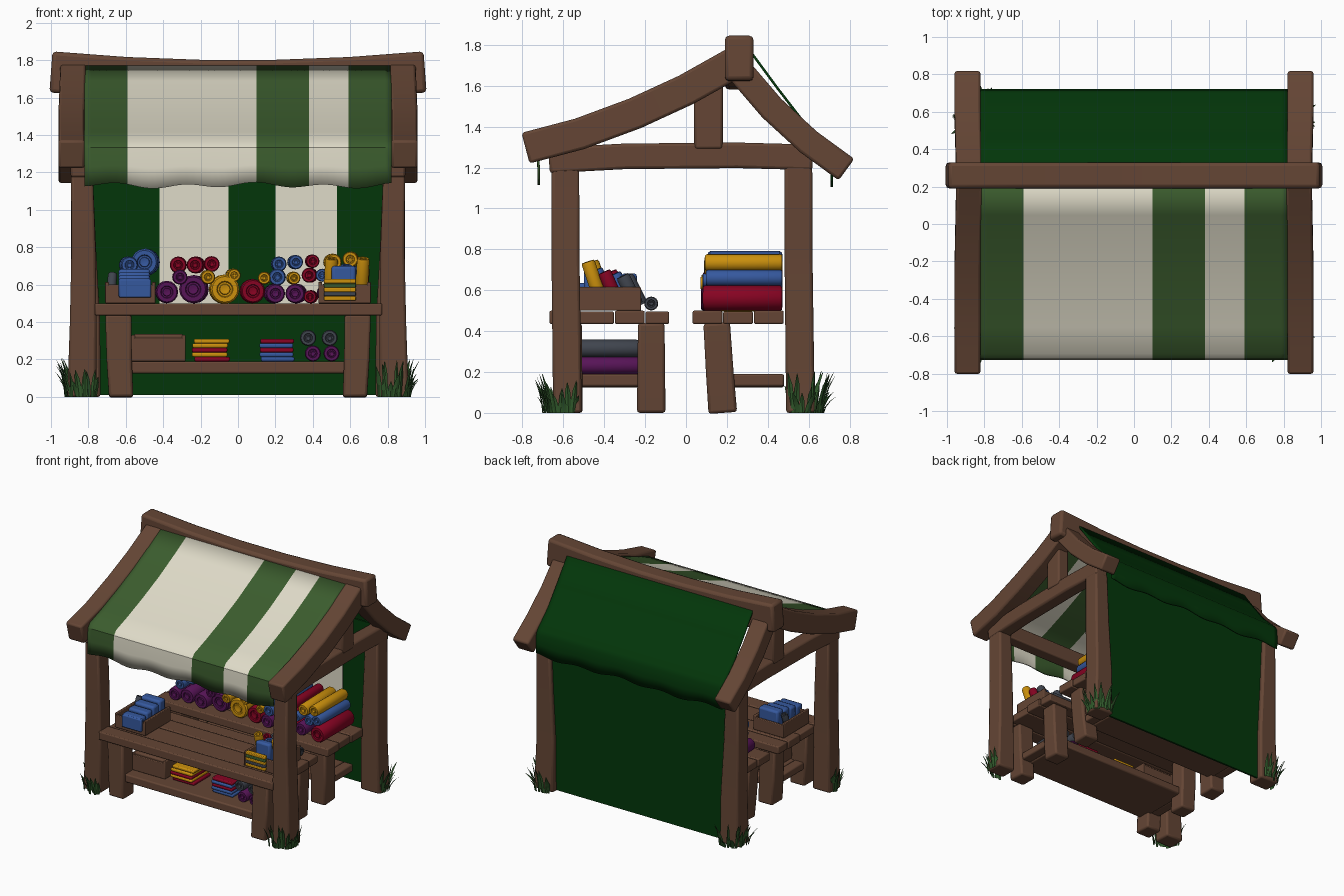
import bpy, bmesh, math, random
from mathutils import Vector as V

if "Cube" in bpy.data.objects:
    bpy.data.objects.remove(bpy.data.objects["Cube"])

random.seed(4)
COLORS = {
    "wood": (.128, .060, .035), "cream": (.74, .71, .58), "green": (.044, .108, .027),
    "dark green": (.001, .037, .003), "blue": (.036, .098, .34), "red": (.24, .001, .016),
    "purple": (.095, .007, .095), "yellow": (.60, .28, .004), "grey": (.05, .058, .075),
    "grass": (.030, .10, .024)}
MATS = {}
for k, c in COLORS.items():
    MATS[k] = bpy.data.materials.new(k)
    MATS[k].diffuse_color = (*c, 1)


def finish(name, bm, mats, bevel=0, solid=0):
    bmesh.ops.remove_doubles(bm, verts=bm.verts, dist=1e-5)
    bmesh.ops.recalc_face_normals(bm, faces=bm.faces)
    me = bpy.data.meshes.new(name)
    bm.to_mesh(me)
    bm.free()
    for m in mats:
        me.materials.append(MATS[m])
    ob = bpy.data.objects.new(name, me)
    bpy.context.collection.objects.link(ob)
    if solid:
        m = ob.modifiers.new("thickness", "SOLIDIFY")
        m.thickness, m.offset = solid, 0
    if bevel:
        m = ob.modifiers.new("bevel", "BEVEL")
        m.width, m.segments, m.limit_method, m.angle_limit = bevel, 2, "ANGLE", .7
    return ob


def beam(name, pts, w, h, side=(1, 0, 0), mat="wood", bevel=.014):
    """Rectangular bar swept along pts; w lies along side, h across it (one value or (start, end))."""
    pts, s, bm, rings = [V(p) for p in pts], V(side), bmesh.new(), []
    n = len(pts) - 1
    size = lambda v, f: v[0] + (v[1] - v[0]) * f if isinstance(v, tuple) else v
    for i, p in enumerate(pts):
        t = (pts[min(i + 1, n)] - pts[max(i - 1, 0)]).normalized()
        a, b = s * size(w, i / n) / 2, t.cross(s).normalized() * size(h, i / n) / 2
        rings.append([bm.verts.new(p + a * u + b * v) for u, v in ((-1, -1), (1, -1), (1, 1), (-1, 1))])
    for r, q in zip(rings, rings[1:]):
        for k in range(4):
            bm.faces.new((r[k], r[(k + 1) % 4], q[(k + 1) % 4], q[k]))
    bm.faces.new(rings[0])
    bm.faces.new(rings[-1])
    return finish(name, bm, [mat], bevel)


def box(name, x, y, z, mat="wood", bevel=.01):
    ym, zm = sum(y) / 2, sum(z) / 2
    return beam(name, [(x[0], ym, zm), (x[1], ym, zm)], y[1] - y[0], z[1] - z[0], (0, 1, 0), mat, bevel)


def roll(name, p0, p1, r, mat, n=16):
    """Cloth roll: lathe with a grooved winding on both ends."""
    p0, p1 = V(p0), V(p1)
    d = (p1 - p0).normalized()
    L, q = (p1 - p0).length, d.to_track_quat('Z', 'Y')
    end = [(.008, 0), (.0, .22), (.0, .34), (.008, .38), (.008, .5), (0, .56), (0, .88), (.012, 1)]
    prof = end + [(L - a, b) for a, b in reversed(end)]
    bm, rings = bmesh.new(), []
    for a, f in prof:
        rings.append([bm.verts.new(p0 + q @ V((r * f * math.cos(2 * math.pi * k / n),
                                               r * f * math.sin(2 * math.pi * k / n), a))) for k in range(n)])
    for u, v in zip(rings, rings[1:]):
        for k in range(n):
            bm.faces.new((u[k], u[(k + 1) % n], v[(k + 1) % n], v[k]))
    return finish(name, bm, [mat])


def cloth(name, prof, stripes, mats, drop):
    """Hanging sheet through (y, z) profile; stripes are (x_end, material index) bands; hem is wavy."""
    xs = sorted({round(-.82 + 1.64 * i / 48, 3) for i in range(49)} | {s[0] for s in stripes})
    bm = bmesh.new()
    rows = []
    for j, (y, z) in enumerate(prof):
        f = max(0, j - (len(prof) - 3)) / 2
        rows.append([bm.verts.new((x, y, z + f * drop * (math.sin(x * 17) + .6 * math.sin(x * 7 + 1)))) for x in xs])
    for a, b in zip(rows, rows[1:]):
        for i in range(len(xs) - 1):
            fc = bm.faces.new((a[i], a[i + 1], b[i + 1], b[i]))
            xm = (xs[i] + xs[i + 1]) / 2
            fc.material_index = next(m for e, m in stripes if xm < e)
    return finish(name, bm, mats, 0, .012)


def crate(name, x, y, z):
    t = .02
    box(name + "_bottom", x, y, (z[0], z[0] + t))
    for i, xx in enumerate(((x[0], x[0] + t), (x[1] - t, x[1]))):
        box(f"{name}_end_{i}", xx, y, z, bevel=.005)
    for i, yy in enumerate(((y[0], y[0] + t), (y[1] - t, y[1]))):
        box(f"{name}_side_{i}", x, yy, (z[0], z[1] - .015), bevel=.005)


# Frame: posts, tie beams, king posts and curved rafters on both sides
for s, tag in ((-1, "left"), (1, "right")):
    for y, nm, dx in ((-.59, "front", 0), (.55, "back", .015)):
        beam(f"{tag}_{nm}_post", [(s * (.835 - dx), y + .01, 0), (s * (.828 - dx), y + .005, .4), (s * .826, y, .8), (s * .835, y, 1.22)],
             (.155 + dx, .115), (.14, .135))
    beam(f"{tag}_tie_beam", [(s * .84, -.67, 1.235), (s * .84, -.3, 1.255), (s * .84, .25, 1.26), (s * .84, .62, 1.25)], .11, .125)
    beam(f"{tag}_king_post", [(s * .85, .11, 1.29), (s * .85, .11, 1.64)], .10, .14)
    beam(f"{tag}_front_rafter", [(s * .89, -.785, 1.295), (s * .89, -.52, 1.365), (s * .89, -.25, 1.465),
                                 (s * .885, .0, 1.58), (s * .88, .25, 1.72)], .14, .155)
    beam(f"{tag}_back_rafter", [(s * .89, .785, 1.19), (s * .89, .60, 1.325), (s * .885, .42, 1.49), (s * .88, .24, 1.70)], .14, .13)
beam("ridge_beam", [(x, .26, 1.69 + .047 * x * x) for x in (-1, -.6, -.2, .2, .6, 1)], .14, .22, (0, 1, 0), bevel=.02)
box("front_cross_beam", (-.82, .82), (-.65, -.55), (1.19, 1.31))

# Striped awning, dark back roof and back curtain
cloth("striped_awning", [(.2, 1.77), (.05, 1.685), (-.15, 1.58), (-.35, 1.49), (-.55, 1.41), (-.69, 1.36),
                         (-.715, 1.33), (-.722, 1.23), (-.72, 1.13)],
      [(-.59, 0), (.10, 1), (.38, 0), (.59, 1), (.82, 0)], ["green", "cream"], .011)
cloth("back_roof", [(.31, 1.775), (.45, 1.585), (.57, 1.43), (.695, 1.31), (.71, 1.28), (.715, 1.2), (.712, 1.12)],
      [(.82, 0)], ["dark green"], .010)
box("back_curtain", (-.78, .78), (.57, .585), (.01, 1.3), "dark green", 0)
for i, x in enumerate(((-.42, -.05), (.20, .53))):
    box(f"curtain_stripe_{i}", x, (.563, .569), (.50, 1.29), "cream", 0)

# Two plank tables with legs and lower shelves
planks = {"front": (-.67, -.545, -.35, -.20, -.08), "back": (.03, .18, .33, .48)}
for nm, ys in planks.items():
    for i, (a, b) in enumerate(zip(ys, ys[1:])):
        box(f"{nm}_table_plank_{i}", (-.765 + .006 * (i % 2), .77 - .008 * (i % 2)), (a + .002, b - .002), (.435, .50 - .004 * (i % 2)), bevel=.008)
for s, tag in ((-1, "left"), (1, "right")):
    for nm, y, lean in (("front_table_front", -.575, 0), ("front_table_back", -.17, 0), ("back_table", .165, .015)):
        beam(f"{tag}_{nm}_leg", [(s * .625, y + lean, 0), (s * .635, y, .2), (s * .64, y - lean, .44)], (.13, .14), (.14, .13))
for nm, ya, yb in (("front", -.61, -.14), ("back", .19, .48)):
    box(f"{nm}_table_shelf", (-.60, .60), (ya, yb), (.125, .19))
    for s in (-1, 1):
        box(f"{nm}_table_rail_{s}", sorted((s * .60, s * .68)), (ya + .04, yb), (.13, .19))

# Cloth rolls lying on the back table: (x, z, radius, colour)
ROLLS = [(-.62, .55, .05, "purple"), (-.51, .56, .058, "purple"), (-.38, .56, .06, "purple"), (-.24, .575, .075, "purple"),
         (-.07, .575, .078, "yellow"), (.08, .565, .065, "red"), (.20, .552, .052, "purple"), (.305, .552, .052, "purple"),
         (.385, .535, .035, "red"), (.48, .555, .05, "purple"), (.64, .562, .062, "red"), (.62, .66, .04, "blue"), (.55, .64, .04, "blue"),
         (.60, .735, .042, "yellow"), (.51, .72, .045, "yellow"), (-.58, .705, .045, "blue"), (-.50, .72, .072, "blue"), (-.58, .635, .04, "blue"),
         (-.32, .705, .045, "red"), (-.23, .705, .045, "red"), (-.14, .71, .042, "red"), (-.31, .64, .04, "purple"), (-.16, .64, .038, "yellow"),
         (-.02, .65, .035, "yellow"), (.14, .635, .034, "yellow"), (.21, .64, .045, "blue"), (.22, .71, .04, "blue"),
         (.31, .72, .038, "blue"), (.30, .635, .034, "yellow"), (.40, .725, .036, "red"), (.38, .65, .04, "red"), (.45, .65, .035, "blue")]
for i, (x, z, r, c) in enumerate(ROLLS):
    y = .09 + random.uniform(-.02, .02)
    roll(f"table_roll_{i}", (x, y, z), (x + random.uniform(-.015, .015), .47, z), r, c)

# Left counter crate with folded blue cloth hanging over its front
crate("left_crate", (-.71, -.44), (-.54, -.22), (.50, .615))
box("left_cloth_front", (-.635, -.465), (-.56, -.53), (.53, .63), "blue", .008)
for i in range(4):
    box(f"left_cloth_{i}", (-.64, -.47), (-.555 + .08 * i, -.48 + .08 * i), (.53, .635 + .016 * i), "blue", .015)
roll("left_grey_roll", (-.68, -.32, .54), (-.67, -.28, .66), .025, "grey")

# Right counter crate with leaning rolls and a striped cloth
crate("right_crate", (.43, .71), (-.54, -.22), (.50, .615))
for i, c in enumerate(("yellow", "grey", "yellow", "green", "yellow")):
    box(f"right_cloth_{i}", (.46, .63), (-.565, -.53), (.515 + .023 * i, .538 + .023 * i), c, .005)
for i, (x, y, z, c) in enumerate(((.66, -.46, .74, "yellow"), (.49, -.44, .74, "yellow"), (.57, -.42, .70, "blue"), (.66, -.38, .69, "red"),
                                  (.50, -.35, .69, "red"), (.59, -.33, .68, "blue"), (.66, -.29, .67, "grey"), (.52, -.27, .67, "grey"))):
    roll(f"leaning_roll_{i}", (x, y + .05, .53), (x + .01, y - .02, z), .034, c)
box("right_blue_fold", (.50, .63), (-.50, -.44), (.56, .70), "blue", .015)
roll("counter_grey_roll", (.45, -.17, .535), (.68, -.17, .535), .034, "grey")

# Goods on the lower shelf
crate("shelf_crate", (-.57, -.28), (-.52, -.22), (.19, .33))
box("shelf_crate_lid", (-.56, -.29), (-.51, -.23), (.27, .335))
for k, (x0, x1, cols) in enumerate(((-.24, -.05, ("red", "yellow", "red", "yellow", "yellow")), (.12, .30, ("blue", "blue", "red", "blue", "red")))):
    for i, c in enumerate(cols):
        d = random.uniform(-.008, .008)
        box(f"folded_cloth_{k}_{i}", (x0 + d, x1 + d), (-.50 + d, -.28), (.19 + .024 * i, .214 + .024 * i), c, .008)
for i, (x, z, c) in enumerate(((.40, .232, "purple"), (.50, .232, "purple"), (.375, .315, "grey"), (.49, .315, "grey"))):
    roll(f"shelf_roll_{i}", (x, -.52, z), (x, -.23, z), .043, c)

# Grass tufts around the posts: broad blades bending outward
for sx in (-1, 1):
    for sy, yc in ((-1, -.585), (1, .56)):
        bm = bmesh.new()
        for i in range(15):
            a = -.45 + 2.5 * i / 14
            d = V((sx * math.cos(a), sy * math.sin(a), 0))
            p = V((sx * .81, yc, 0)) + d * random.uniform(.09, .115)
            side, h, lean = V((-d.y, d.x, 0)), random.uniform(.08, .21), random.uniform(.02, .07)
            w, rows = random.uniform(.012, .017), []
            for f, g in ((0, .7), (.35, 1), (.7, .8), (1, .1)):
                c = p + d * lean * f * f + side * lean * .5 * f * math.sin(i * 2) + V((0, 0, h * f))
                rows.append([bm.verts.new(c - side * w * g), bm.verts.new(c + d * w * g * .35),
                             bm.verts.new(c + side * w * g), bm.verts.new(c - d * w * g * .15)])
            for u, v in zip(rows, rows[1:]):
                for k in range(4):
                    bm.faces.new((u[k], u[(k + 1) % 4], v[(k + 1) % 4], v[k]))
        finish(f"grass_tuft_{sx}_{sy}", bm, ["grass"])

bpy.ops.object.select_all(action="SELECT")
bpy.context.view_layer.objects.active = bpy.context.selected_objects[0]
bpy.ops.object.shade_smooth_by_angle(angle=math.radians(35))

for m in bpy.data.materials:
    if m.users and not m.is_grease_pencil:
        m.use_nodes = True
        m.node_tree.nodes["Principled BSDF"].inputs["Base Color"].default_value = m.diffuse_color
